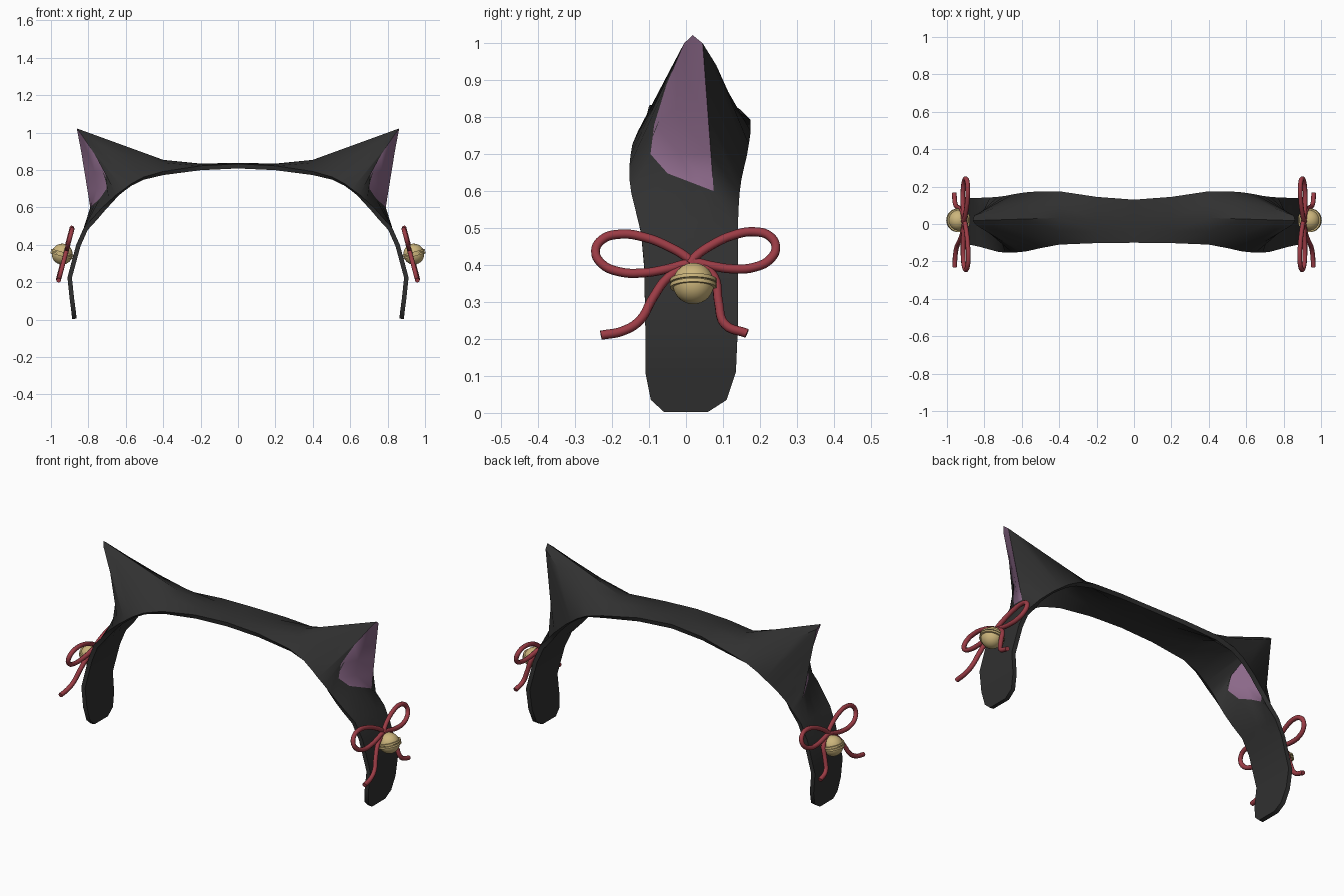
import bpy, bmesh, math
from mathutils import Matrix, Vector

if "Cube" in bpy.data.objects:
    bpy.data.objects.remove(bpy.data.objects["Cube"])


def material(name, rgb):
    m = bpy.data.materials.new(name)
    m.diffuse_color = (*rgb, 1)
    m.use_nodes = True
    m.node_tree.nodes["Principled BSDF"].inputs["Base Color"].default_value = m.diffuse_color
    return m


BLACK = material("soft_black", (0.03, 0.03, 0.03))
PURPLE = material("inner_ear_purple", (0.26, 0.14, 0.25))
RED = material("cord_red", (0.33, 0.045, 0.06))
GOLD = material("bell_gold", (0.60, 0.46, 0.20))


def make_object(name, bm, mats):
    me = bpy.data.meshes.new(name)
    bm.to_mesh(me)
    bm.free()
    ob = bpy.data.objects.new(name, me)
    bpy.context.collection.objects.link(ob)
    for m in mats:
        me.materials.append(m)
    return ob


def select(ob):
    bpy.ops.object.select_all(action='DESELECT')
    ob.select_set(True)
    bpy.context.view_layer.objects.active = ob


def finish(ob, angle):
    """Apply the modifiers and smooth the result."""
    select(ob)
    for m in list(ob.modifiers):
        bpy.ops.object.modifier_apply(modifier=m.name)
    bpy.ops.object.shade_smooth_by_angle(angle=math.radians(angle))


def mirror_x(ob):
    mod = ob.modifiers.new("mirror", 'MIRROR')
    mod.merge_threshold = 0.0005


def band_row(x, z, front, back, crown=0.0):
    """Band section: five points from the front edge to the back edge."""
    return [Vector((x, front + (back - front) * t, z + crown * (1 - (2 * t - 1) ** 2)))
            for t in (0, 0.25, 0.5, 0.75, 1)]


# Headband sheet, half: sections run from the crown, over the ear and down the arm
crown = [band_row(0, .832, -.10, .13, .006), band_row(.2, .822, -.102, .145, .012),
         band_row(.40, .792, -.11, .175, .062)]
ear_edges = [(.505, .762, -.13, .175), (.57, .727, -.145, .17), (.61, .697, -.15, .165),
             (.65, .668, -.153, .158), (.69, .632, -.153, .15), (.73, .595, -.148, .145),
             (.77, .55, -.137, .142)]
ear = [band_row(*e) for e in ear_edges]
arm = [band_row(.825, .49, -.122, .14), band_row(.865, .40, -.113, .14),
       band_row(.912, .225, -.11, .14), band_row(.90, .11, -.11, .135),
       band_row(.89, .035, -.095, .11), band_row(.887, .003, -.06, .06)]

# Open side of the ear: curved front rim, straight back rim
front_rim = [(.845, -.005, 1.0), (.77, -.052, .89), (.71, -.086, .78),
             (.702, -.096, .70), (.738, -.05, .648)]
rim_top, rim_bottom = Vector((.855, .045, 1.0)), Vector((.79, .075, .60))
for k, p in enumerate(front_rim):
    a, b = Vector(p), rim_top.lerp(rim_bottom, k / 4)
    ear[k + 2][1], ear[k + 2][2], ear[k + 2][3] = a, (a + b) / 2, b
ear[2][2] = Vector((.862, .018, 1.022))

# Back of the ear: straight ridge to the tip, bulging sides
for row, t in ((0, 0.4), (1, 0.78)):
    for j in (1, 2, 3):
        side = j - 2
        bulge = Vector((0, side * 0.035, -abs(side) * 0.035)) * 4 * t * (1 - t)
        ear[row][j] = crown[2][j].lerp(ear[2][j], t) + bulge

rows = crown + ear + arm
bm = bmesh.new()
grid = [[bm.verts.new(p) for p in r] for r in rows]
for i in range(len(rows) - 1):
    for j in range(4):
        f = bm.faces.new((grid[i][j], grid[i + 1][j], grid[i + 1][j + 1], grid[i][j + 1]))
        # Inner ear: the faces below the tip, between the two rims
        f.material_index = 1 if 5 <= i <= 8 and j in (1, 2) else 0
band = make_object("cat_ear_headband", bm, [BLACK, PURPLE])
mirror_x(band)
solid = band.modifiers.new("thickness", 'SOLIDIFY')
solid.thickness = 0.024
solid.offset = -1
finish(band, 42)


# Bow cords: two teardrop loops and two tails on a plane that leans outward
def loop(start, length, rise, height):
    angles = [math.tau * k / 12 for k in range(13)]
    return [(start + length * math.sin(a / 2) ** 2,
             0.403 + rise * math.sin(a / 2) + height * math.sin(a) * math.sin(a / 2)) for a in angles]


cords = [loop(.02, -.265, .034, .068), loop(.01, .233, .045, .064),
         [(.02, .405), (-.05, .365), (-.09, .31), (-.125, .25), (-.17, .222), (-.23, .21)],
         [(.02, .41), (.075, .37), (.088, .30), (.105, .24), (.165, .215)]]


def bow(name, side):
    cu = bpy.data.curves.new(name, 'CURVE')
    cu.dimensions = '3D'
    cu.bevel_depth = 0.0125
    cu.bevel_resolution = 2
    cu.resolution_u = 5
    cu.use_fill_caps = True
    for k, path in enumerate(cords):
        sp = cu.splines.new('BEZIER')
        sp.bezier_points.add(len(path) - 1)
        for bp, (y, z) in zip(sp.bezier_points, path):
            bp.co = (side * (0.882 + (0.5 - z) * 0.265 + 0.004 * (k % 2)), y, z)
            bp.handle_left_type = bp.handle_right_type = 'AUTO'
    cu.materials.append(RED)
    ob = bpy.data.objects.new(name, cu)
    bpy.context.collection.objects.link(ob)
    select(ob)
    bpy.ops.object.convert(target='MESH')
    bpy.ops.object.shade_smooth_by_angle(angle=math.radians(50))


bow("right_bow", 1)
bow("left_bow", -1)

# Bells: a sphere with a double belt, tilted with the bow
bm = bmesh.new()
bmesh.ops.create_uvsphere(bm, u_segments=24, v_segments=14, radius=0.056)
for z in (-0.007, 0.007):
    bmesh.ops.create_cone(bm, cap_ends=True, segments=24, radius1=0.063, radius2=0.063,
                          depth=0.010, matrix=Matrix.Translation((0, 0, z)))
bm.transform(Matrix.Translation((0.94, 0.02, 0.35)) @ Matrix.Rotation(-0.27, 4, 'Y'))
bell = make_object("bells", bm, [GOLD])
mirror_x(bell)
finish(bell, 40)
